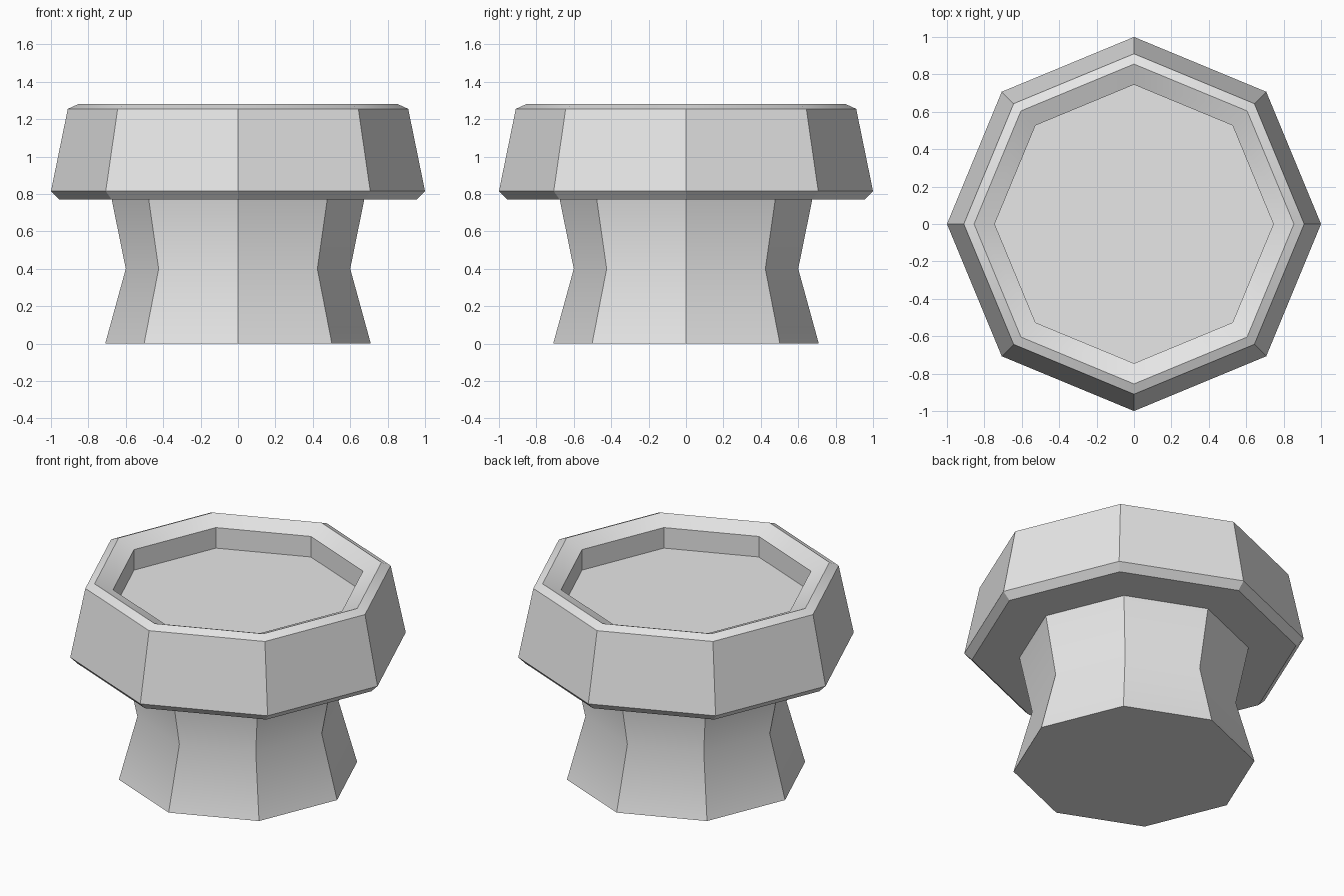
import bpy
import bmesh
from math import cos, sin, tau, radians

SIDES = 8

cube = bpy.data.objects.get("Cube")
if cube:
    bpy.data.objects.remove(cube, do_unlink=True)

# Single plain grey
grey = bpy.data.materials.new("light_grey")
grey.use_nodes = True
colour = (0.8, 0.8, 0.8, 1)
grey.diffuse_color = colour
grey.node_tree.nodes["Principled BSDF"].inputs["Base Color"].default_value = colour


def lathe(name, profile, cap_start=False, cap_end=False):
    """Turn a (radius, z) profile into an octagonal solid, walking up the outside."""
    bm = bmesh.new()
    rings = [[bm.verts.new((r * cos(tau * i / SIDES), r * sin(tau * i / SIDES), z))
              for i in range(SIDES)] for r, z in profile]
    for a, b in zip(rings, rings[1:]):
        for i in range(SIDES):
            j = (i + 1) % SIDES
            bm.faces.new((a[i], a[j], b[j], b[i]))
    if cap_start:
        bm.faces.new(rings[0][::-1])
    if cap_end:
        bm.faces.new(rings[-1])
    mesh = bpy.data.meshes.new(name)
    bm.to_mesh(mesh)
    bm.free()
    mesh.materials.append(grey)
    obj = bpy.data.objects.new(name, mesh)
    bpy.context.collection.objects.link(obj)

    # Soft waist, crisp corners
    bpy.ops.object.select_all(action="DESELECT")
    obj.select_set(True)
    bpy.context.view_layer.objects.active = obj
    bpy.ops.object.shade_smooth_by_angle(angle=radians(30))
    return obj


# Waisted pedestal, closed underneath
lathe("pedestal", [(0.71, 0), (0.6, 0.4), (0.675, 0.77)], cap_start=True)

# Bowl: underside, lower chamfer, tapered wall, bevelled rim, recessed floor
lathe("bowl", [(0.675, 0.77), (0.955, 0.77), (1.0, 0.815), (0.91, 1.255),
               (0.855, 1.28), (0.745, 1.233), (0.745, 1.1)], cap_end=True)
